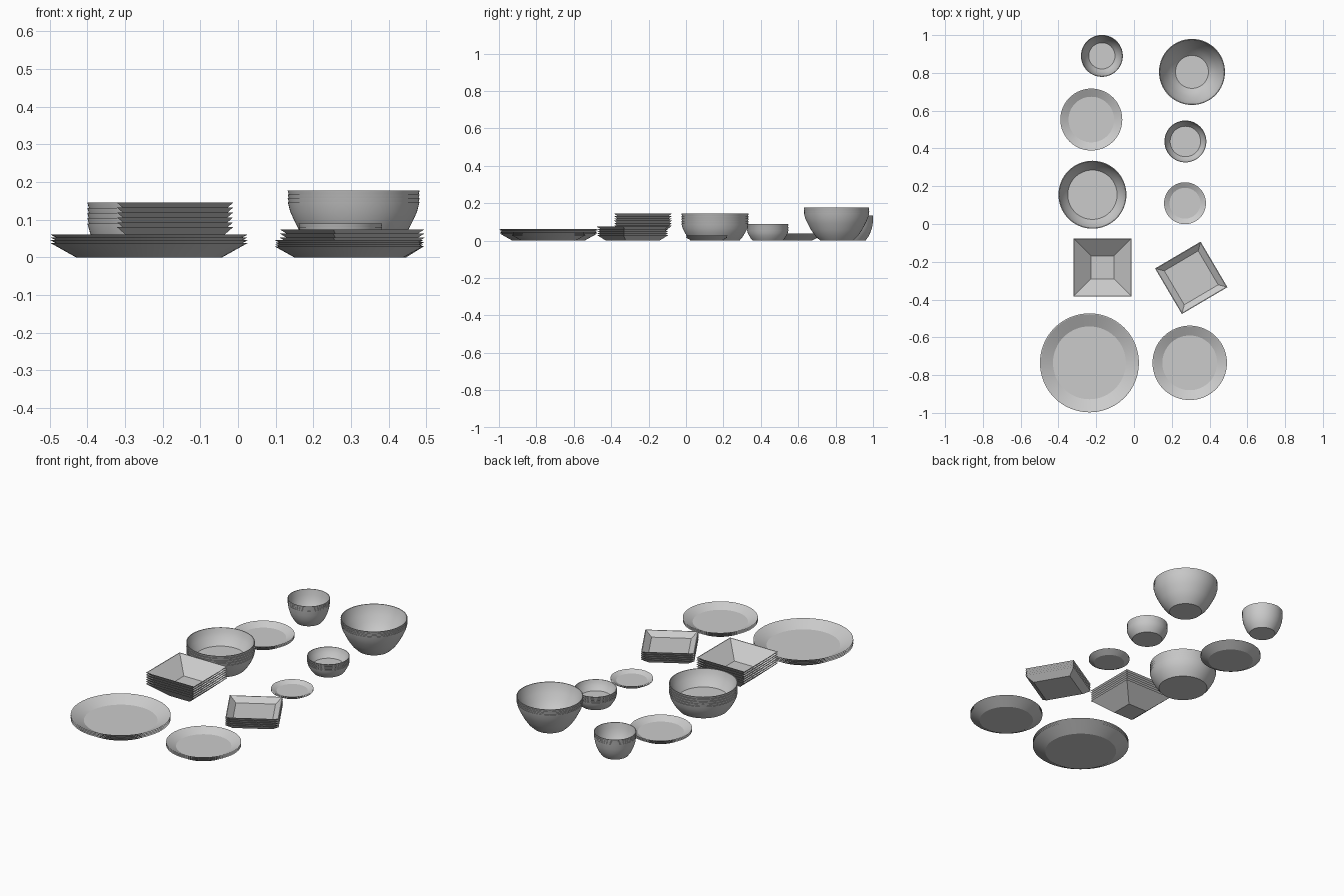
import bpy, bmesh, math
from mathutils import Vector

if "Cube" in bpy.data.objects:
    bpy.data.objects.remove(bpy.data.objects["Cube"])


def lathe_mesh(name, outer, sides, wall, turn=0.0):
    """Closed thin shell turned from an outer profile of (radius, z) points."""
    k = 1 / math.cos(math.pi / sides) if sides == 4 else 1
    inner = []
    for i, (r, z) in enumerate(outer):
        a = Vector(outer[max(i - 1, 0)])
        b = Vector(outer[min(i + 1, len(outer) - 1)])
        d = (b - a).normalized()
        if i == 0:
            inner.append((r - wall * 0.2, z + wall))
        elif i == len(outer) - 1:
            inner.append((r - wall, z))
        else:
            inner.append((r - d.y * wall, z + d.x * wall))
    profile = list(outer) + inner[::-1]
    bm = bmesh.new()
    rings = []
    for r, z in profile:
        rings.append([bm.verts.new((r * k * math.cos(turn + math.tau * j / sides),
                                    r * k * math.sin(turn + math.tau * j / sides), z))
                      for j in range(sides)])
    for a, b in zip(rings, rings[1:]):
        for j in range(sides):
            n = (j + 1) % sides
            bm.faces.new((a[j], a[n], b[n], b[j]))
    bm.faces.new(rings[0][::-1])
    bm.faces.new(rings[-1])
    bmesh.ops.recalc_face_normals(bm, faces=bm.faces)
    me = bpy.data.meshes.new(name)
    bm.to_mesh(me)
    bm.free()
    return me


def stack(name, x, y, outer, count, step, wall=0.004, sides=64, turn=0.0):
    """Nested pile of identical dishes sharing one mesh."""
    me = lathe_mesh(name, outer, sides, wall, turn)
    for i in range(count):
        ob = bpy.data.objects.new(f"{name}_{i + 1}", me)
        ob.location = (x, y, i * step)
        bpy.context.collection.objects.link(ob)
        if i == 0 and sides > 4:
            bpy.ops.object.select_all(action='DESELECT')
            ob.select_set(True)
            bpy.context.view_layer.objects.active = ob
            bpy.ops.object.shade_smooth_by_angle(angle=math.radians(25))


def scaled(profile, s):
    return [(r * s, z * s) for r, z in profile]


# Round plates: one profile at four sizes
plate = [(0.74, 0), (1.0, 0.145)]
for name, x, y, r in (("dinner_plate", -0.236, -0.735, 0.262),
                      ("salad_plate", 0.295, -0.735, 0.197),
                      ("dessert_plate", -0.226, 0.553, 0.164),
                      ("saucer", 0.27, 0.11, 0.111)):
    stack(name, x, y, scaled(plate, r), 4, 0.029 * r, 0.018 * r)

# Wide bowls: one profile at two sizes
wide = [(0.73, 0), (0.82, 0.11), (0.9, 0.24), (0.96, 0.36), (1.0, 0.5)]
for name, x, y, r in (("soup_bowl", -0.22, 0.155, 0.18),
                      ("small_bowl", 0.272, 0.437, 0.111)):
    stack(name, x, y, scaled(wide, r), 5, 0.077 * r, 0.022 * r)

# Deep bowls with rounded sides
stack("serving_bowl", 0.307, 0.805,
      [(0.088, 0), (0.115, 0.026), (0.137, 0.058), (0.155, 0.092),
       (0.168, 0.12), (0.175, 0.147)], 4, 0.01)
stack("deep_bowl", -0.17, 0.89,
      [(0.07, 0), (0.086, 0.022), (0.098, 0.048), (0.106, 0.075),
       (0.111, 0.106)], 4, 0.009, 0.003)

# Square bowls and square plates
stack("square_bowl", -0.167, -0.23, [(0.062, 0), (0.154, 0.08)], 6, 0.013,
      0.004, 4, math.pi / 4)
stack("square_plate", 0.303, -0.285, [(0.105, 0), (0.14, 0.03)], 5, 0.011,
      0.004, 4, math.radians(75.5))
